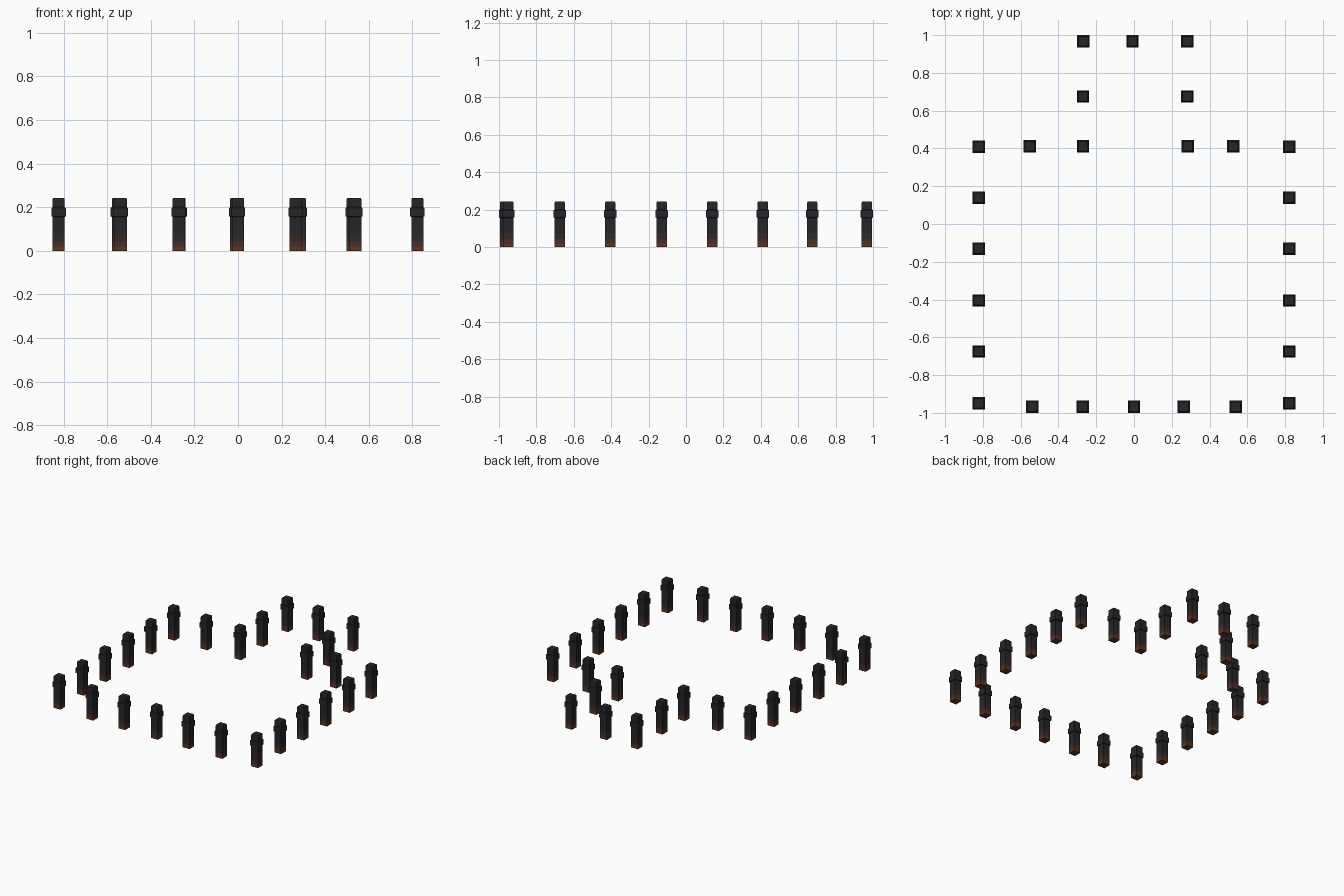
import bpy, bmesh

if "Cube" in bpy.data.objects:
    bpy.data.objects.remove(bpy.data.objects["Cube"])


def flat(name, rgb):
    m = bpy.data.materials.new(name)
    m.diffuse_color = (*rgb, 1)
    m.use_nodes = True
    m.node_tree.nodes["Principled BSDF"].inputs["Base Color"].default_value = m.diffuse_color
    return m


# Colours, from weathered rusty foot to dark top
MATS = [flat("rust", (0.105, 0.038, 0.022)),
        flat("rusty_brown", (0.062, 0.028, 0.020)),
        flat("sooty_brown", (0.033, 0.021, 0.019)),
        flat("charcoal", (0.019, 0.019, 0.023))]

# Square post profile: (half width, height), from foot through collar to cap
PROFILE = [(0.028, 0.0), (0.028, 0.02), (0.028, 0.042), (0.028, 0.075),
           (0.028, 0.156), (0.033, 0.158), (0.033, 0.196), (0.028, 0.200),
           (0.028, 0.236), (0.025, 0.243)]


def colour_at(z):
    return 0 if z < 0.02 else 1 if z < 0.042 else 2 if z < 0.075 else 3


def post_mesh():
    bm = bmesh.new()
    rings = [[bm.verts.new((sx * w, sy * w, z))
              for sx, sy in ((-1, -1), (1, -1), (1, 1), (-1, 1))]
             for w, z in PROFILE]
    bm.faces.new(rings[0][::-1])
    bm.faces.new(rings[-1])
    for a, b in zip(rings, rings[1:]):
        for i in range(4):
            j = (i + 1) % 4
            bm.faces.new((a[i], a[j], b[j], b[i]))
    for f in bm.faces:
        f.material_index = colour_at(f.calc_center_median().z)
    bmesh.ops.recalc_face_normals(bm, faces=bm.faces)
    me = bpy.data.meshes.new("post")
    bm.to_mesh(me)
    bm.free()
    for m in MATS:
        me.materials.append(m)
    return me


MESH = post_mesh()


def post(name, x, y):
    ob = bpy.data.objects.new(name, MESH)
    ob.location = (x, y, 0)
    bpy.context.collection.objects.link(ob)


# Side rows, including the front corners
for y in (0.41, 0.14, -0.13, -0.405, -0.675, -0.95):
    post("left_side_post", -0.823, y)
    post("right_side_post", 0.823, y)

# Front row
for x in (-0.538, -0.272, 0.0, 0.264, 0.538):
    post("front_post", x, -0.967)

# Shoulders either side of the rear alcove
for x in (-0.551, -0.27, 0.284, 0.526):
    post("shoulder_post", x, 0.411)

# Rear alcove sides and back
for x in (-0.27, 0.283):
    post("alcove_side_post", x, 0.675)
for x in (-0.268, -0.008, 0.281):
    post("alcove_back_post", x, 0.967)
